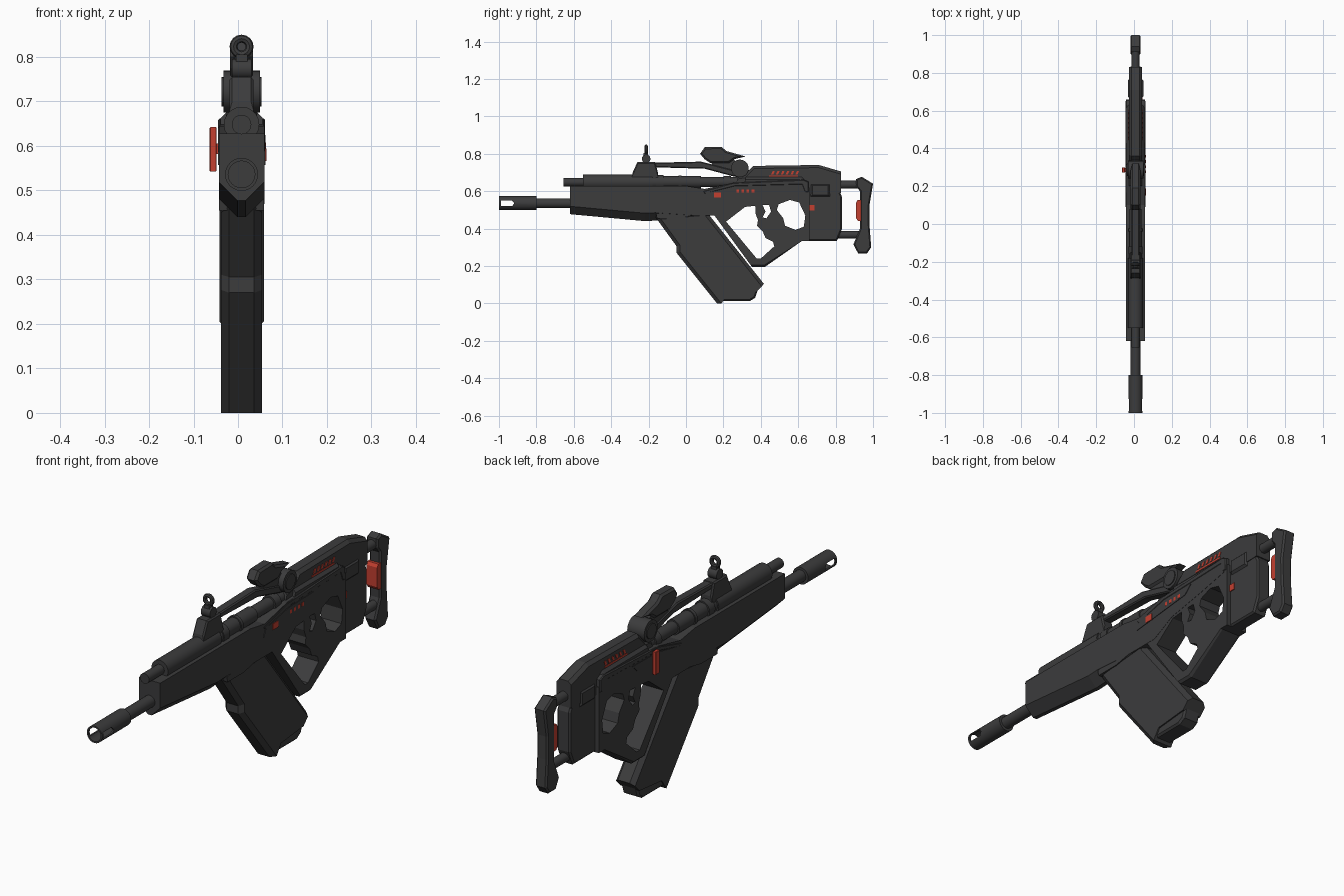
import bpy, bmesh, math
from mathutils import Matrix

CX = 0.008  # centre plane of the body


def material(name, rgb):
    m = bpy.data.materials.new(name)
    m.diffuse_color = (*rgb, 1)
    return m


DARK = material("dark_grey", (0.045, 0.045, 0.046))
RED = material("signal_red", (0.55, 0.05, 0.03))


def finish(name, bm, mat, smooth=False):
    bmesh.ops.recalc_face_normals(bm, faces=bm.faces[:])
    me = bpy.data.meshes.new(name)
    bm.to_mesh(me)
    bm.free()
    me.materials.append(mat)
    ob = bpy.data.objects.new(name, me)
    bpy.context.collection.objects.link(ob)
    if smooth:
        bpy.ops.object.select_all(action='DESELECT')
        ob.select_set(True)
        bpy.context.view_layer.objects.active = ob
        bpy.ops.object.shade_smooth_by_angle(angle=math.radians(35))
    return ob


def prism(name, pts, hw, bevel=0, mat=DARK, cx=CX, rule=lambda c: True):
    """Side profile (y, z) extruded across x, with chamfered rims."""
    bm = bmesh.new()
    f = bm.faces.new([bm.verts.new((cx - hw, y, z)) for y, z in pts])
    ext = bmesh.ops.extrude_face_region(bm, geom=[f])["geom"]
    bmesh.ops.translate(bm, vec=(2 * hw, 0, 0),
                        verts=[v for v in ext if isinstance(v, bmesh.types.BMVert)])
    if bevel:
        rim = [e for e in bm.edges if abs(e.verts[0].co.x - e.verts[1].co.x) < 1e-6
               and rule((e.verts[0].co + e.verts[1].co) / 2)]
        bmesh.ops.bevel(bm, geom=rim, offset=bevel, segments=1, profile=0.5,
                        affect='EDGES', clamp_overlap=False)
    return finish(name, bm, mat)


def box(name, y0, y1, z0, z1, hw, bevel=0, mat=DARK, cx=CX):
    return prism(name, [(y0, z0), (y1, z0), (y1, z1), (y0, z1)], hw, bevel, mat, cx)


def rod(name, a, b, r, z, axis='Y', y=0, r2=None, n=20, mat=DARK):
    """Cylinder from a to b along the Y or X axis."""
    bm = bmesh.new()
    if axis == 'Y':
        m = Matrix.Translation((CX, (a + b) / 2, z)) @ Matrix.Rotation(-math.pi / 2, 4, 'X')
    else:
        m = Matrix.Translation(((a + b) / 2, y, z)) @ Matrix.Rotation(math.pi / 2, 4, 'Y')
    bmesh.ops.create_cone(bm, cap_ends=True, segments=n, radius1=r,
                          radius2=r if r2 is None else r2, depth=b - a, matrix=m)
    return finish(name, bm, mat, True)


def cut(ob, *cutters):
    for c in cutters:
        c.hide_render = True
        m = ob.modifiers.new("cut", 'BOOLEAN')
        m.operation, m.solver, m.object = 'DIFFERENCE', 'EXACT', c
        bpy.context.view_layer.objects.active = ob
        bpy.ops.object.modifier_apply(modifier=m.name)
        bpy.data.objects.remove(c)


# Barrel and slotted muzzle
rod("barrel", -0.84, -0.6, 0.026, 0.536)
muzzle = rod("muzzle", -1.0, -0.8, 0.037, 0.536, n=24)
cut(muzzle, rod("bore", -1.05, -0.86, 0.03, 0.536, n=24),
    prism("slot", [(-0.99, 0.52), (-0.93, 0.52), (-0.918, 0.535), (-0.93, 0.55), (-0.99, 0.55)], 0.1))

# Upper tube made of stepped sections
for i, (a, b, r) in enumerate([(-0.655, -0.54, 0.022), (-0.55, -0.18, 0.04), (-0.18, -0.16, 0.034),
                               (-0.16, -0.12, 0.038), (-0.12, -0.04, 0.032), (-0.04, -0.025, 0.037),
                               (-0.025, 0.08, 0.033), (0.08, 0.2, 0.027), (0.2, 0.24, 0.034),
                               (0.24, 0.33, 0.028)]):
    rod(f"upper_tube_{i + 1}", a, b, r, 0.648)

# Handguard and receiver, chamfered underneath at the front
prism("handguard_receiver",
      [(-0.62, 0.628), (-0.62, 0.477), (-0.22, 0.44), (-0.16, 0.443), (0.05, 0.47), (0.2, 0.47),
       (0.31, 0.525), (0.5, 0.56), (0.64, 0.59), (0.64, 0.65), (0.25, 0.645), (0.1, 0.612), (0.0, 0.628)],
      0.051, 0.042, rule=lambda c: c.z < 0.475 and c.y < 0.04 and c.y > -0.6)
prism("side_rail", [(0.09, 0.6), (0.25, 0.645), (0.63, 0.662), (0.655, 0.65), (0.655, 0.595),
                    (0.635, 0.595), (0.62, 0.635), (0.26, 0.625), (0.1, 0.585)], 0.053, 0.004)
prism("side_panel", [(0.09, 0.557), (0.107, 0.592), (0.262, 0.622), (0.433, 0.625), (0.396, 0.59)], 0.0535)

# Upper receiver
prism("upper_receiver", [(0.26, 0.62), (0.28, 0.68), (0.31, 0.685), (0.36, 0.735), (0.71, 0.74),
                         (0.83, 0.705), (0.83, 0.59), (0.3, 0.57)], 0.035, 0.014,
      rule=lambda c: c.z > 0.68)
prism("receiver_shoulder", [(0.3, 0.6), (0.32, 0.675), (0.62, 0.675), (0.65, 0.64), (0.65, 0.6)], 0.047, 0.012,
      rule=lambda c: c.z > 0.65)
box("stock_latch", 0.665, 0.77, 0.57, 0.64, 0.041, 0.01)

# Grip frame with trigger opening and thumb hole
frame = prism("grip_frame", [(0.13, 0.5), (0.353, 0.195), (0.422, 0.195), (0.62, 0.334), (0.66, 0.334),
                             (0.66, 0.62), (0.13, 0.6)], 0.05, 0.01,
              rule=lambda c: c.z < 0.33)
cut(frame,
    prism("trigger_opening", [(0.214, 0.437), (0.316, 0.516), (0.37, 0.522), (0.372, 0.48), (0.385, 0.445),
                              (0.38, 0.415), (0.41, 0.385), (0.425, 0.35), (0.465, 0.33), (0.472, 0.305),
                              (0.40, 0.24), (0.378, 0.24)], 0.1),
    prism("thumb_hole", [(0.495, 0.53), (0.555, 0.553), (0.605, 0.54), (0.638, 0.47), (0.63, 0.41),
                         (0.585, 0.393), (0.53, 0.415), (0.52, 0.455), (0.485, 0.5)], 0.1),
    prism("finger_hole", [(0.41, 0.525), (0.445, 0.525), (0.455, 0.49), (0.43, 0.455), (0.41, 0.46),
                          (0.425, 0.49)], 0.1))

# Stock body, rods and butt pad
prism("stock_body", [(0.64, 0.334), (0.807, 0.334), (0.834, 0.398), (0.834, 0.57), (0.82, 0.6), (0.64, 0.6)],
      0.032, 0.007)
rod("stock_rod_top", 0.8, 0.93, 0.021, 0.635, n=16)
rod("stock_rod_bottom", 0.79, 0.93, 0.02, 0.367, n=16)
prism("butt_pad", [(0.91, 0.665), (0.94, 0.677), (1.0, 0.64), (0.98, 0.52), (0.981, 0.42), (0.99, 0.3),
                   (0.968, 0.268), (0.92, 0.268), (0.895, 0.315), (0.93, 0.4), (0.93, 0.6), (0.91, 0.625)],
      0.027, 0.007)
prism("butt_insert", [(0.91, 0.455), (0.91, 0.54), (0.918, 0.553), (0.936, 0.553), (0.936, 0.44), (0.92, 0.44)],
      0.026, mat=RED)

# Magazine
prism("magazine", [(-0.166, 0.465), (-0.05, 0.305), (-0.05, 0.27), (0.166, 0.0), (0.19, 0.0), (0.22, 0.045),
                   (0.375, 0.06), (0.417, 0.104), (0.11, 0.49)], 0.046, 0.018,
      rule=lambda c: c.z > 0.09)
prism("magazine_base", [(0.18, 0.012), (0.34, 0.012), (0.37, 0.03), (0.385, 0.075), (0.2, 0.08)], 0.04, 0.008)
prism("magazine_well", [(-0.16, 0.48), (-0.155, 0.455), (-0.045, 0.455), (0.13, 0.49), (0.13, 0.52)], 0.0505)

# Top rail and front sight
prism("top_rail", [(-0.18, 0.752), (0.08, 0.758), (0.26, 0.712), (0.36, 0.715), (0.36, 0.66), (0.25, 0.68),
                   (0.1, 0.72), (-0.18, 0.728)], 0.021, 0.005)
prism("front_sight_base", [(-0.29, 0.66), (-0.285, 0.7), (-0.26, 0.755), (-0.165, 0.755), (-0.15, 0.7),
                           (-0.15, 0.66)], 0.027, 0.006, rule=lambda c: c.z > 0.69)
box("front_sight_post", -0.228, -0.202, 0.75, 0.805, 0.013)
rod("front_sight_knob", CX - 0.022, CX + 0.022, 0.023, 0.773, 'X', -0.213, n=14)
bpy.ops.mesh.primitive_torus_add(major_radius=0.018, minor_radius=0.009, major_segments=16, minor_segments=8,
                                 location=(CX, -0.213, 0.823), rotation=(math.pi / 2, 0, 0))
ring = bpy.context.object
ring.name = "front_sight_ring"
ring.data.materials.append(DARK)
bpy.ops.object.shade_smooth_by_angle(angle=math.radians(35))

# Optic and its mounting drum
prism("optic", [(0.075, 0.8), (0.1, 0.835), (0.19, 0.837), (0.215, 0.815), (0.25, 0.805), (0.32, 0.785),
                (0.26, 0.772), (0.23, 0.75), (0.13, 0.75), (0.1, 0.77)], 0.026, 0.009)
prism("optic_mount", [(0.13, 0.735), (0.15, 0.77), (0.25, 0.775), (0.3, 0.72), (0.3, 0.69), (0.2, 0.715)], 0.017)
rod("optic_drum", CX - 0.041, CX + 0.041, 0.047, 0.722, 'X', 0.288, n=20)
rod("drum_cap", CX - 0.045, CX + 0.045, 0.033, 0.722, 'X', 0.288, n=20)

# Charging handle on the left side
box("charging_handle", 0.272, 0.3, 0.542, 0.642, 0.008, 0.002, RED, -0.056)
box("charging_stem", 0.276, 0.296, 0.582, 0.605, 0.01, 0, RED, -0.043)

# Red painted marks: plain dashes and squares as thin plates
box("red_square_front", 0.15, 0.187, 0.566, 0.594, 0.002, 0, RED, 0.0615)
box("red_square_rear", 0.655, 0.687, 0.496, 0.526, 0.0025, 0, RED, 0.0415)
for i in range(4):
    y = 0.27 + i * 0.027
    box(f"red_dash_{i + 1}", y, y + 0.014, 0.592, 0.608, 0.002, 0, RED, 0.0605)
for side in (-1, 1):
    x = CX + side * 0.035
    box("red_underline", 0.445, 0.6, 0.678, 0.685, 0.002, 0, RED, x)
    for i in range(6):
        y = 0.455 + i * 0.026
        prism("red_tick", [(y, 0.69), (y + 0.012, 0.69), (y + 0.02, 0.708), (y + 0.008, 0.708)],
              0.002, 0, RED, x)
